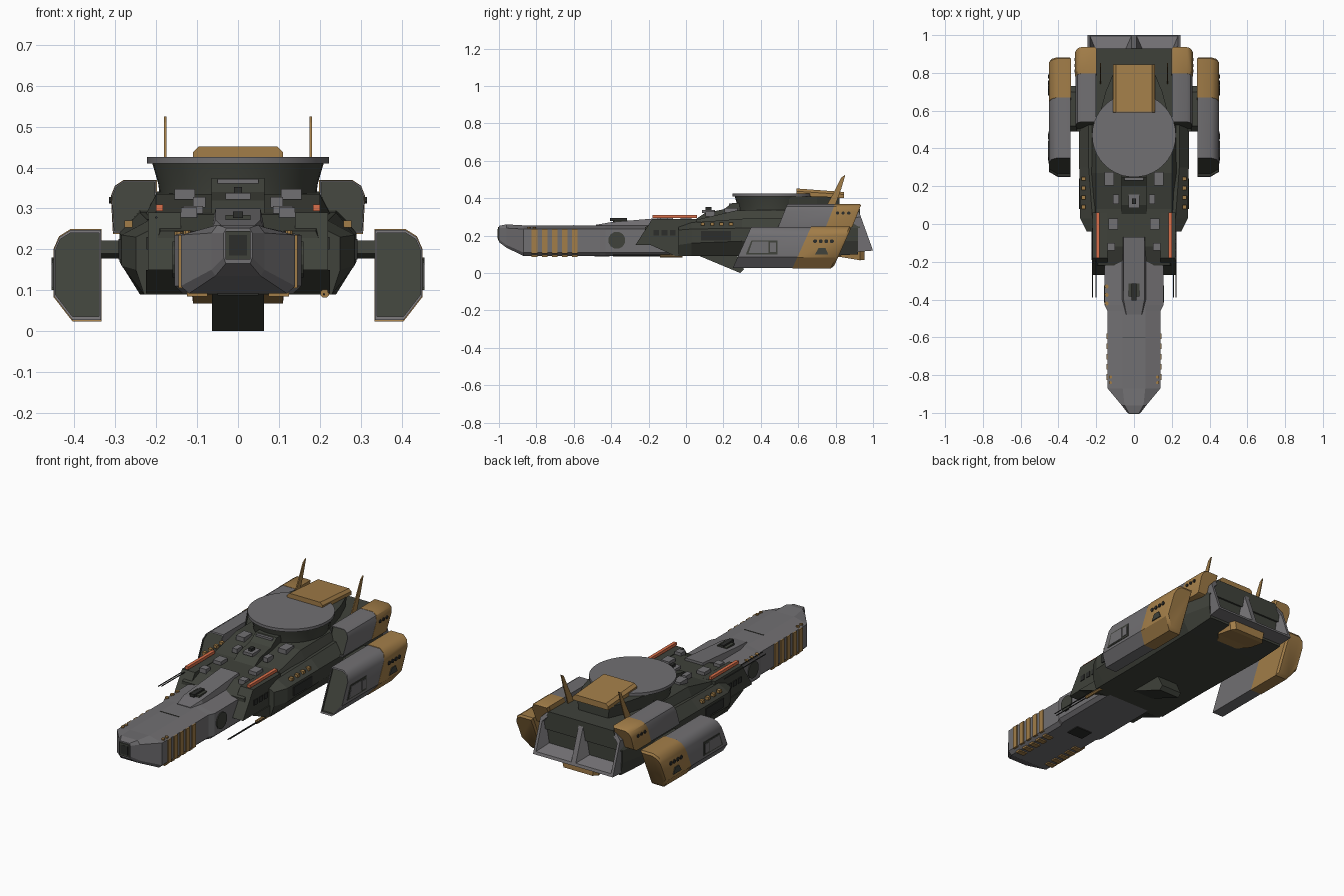
import bpy, bmesh, math
from mathutils import Vector

cube = bpy.data.objects.get("Cube")
if cube:
    bpy.data.objects.remove(cube, do_unlink=True)


def material(name, r, g, b):
    m = bpy.data.materials.new(name)
    m.use_nodes = True
    m.diffuse_color = (r, g, b, 1)
    bsdf = next(n for n in m.node_tree.nodes if n.type == 'BSDF_PRINCIPLED')
    bsdf.inputs["Base Color"].default_value = (r, g, b, 1)
    return m


GREY = material("hull grey", .165, .16, .168)
DARK = material("dark olive", .05, .054, .043)
TAN = material("ochre", .36, .205, .065)
ORANGE = material("orange", .7, .16, .07)
BLACK = material("near black", .025, .026, .024)


def loft(name, rings, mats, front=None, back=None, smooth=False):
    """Skin equal-length point rings; mats is one material or one per span."""
    spans = mats if isinstance(mats, list) else [mats] * (len(rings) - 1)
    slots = []
    bm = bmesh.new()

    def face(verts, mat):
        if mat not in slots:
            slots.append(mat)
        bm.faces.new(verts).material_index = slots.index(mat)

    vs = [[bm.verts.new(p) for p in ring] for ring in rings]
    n = len(vs[0])
    for a, b, mat in zip(vs, vs[1:], spans):
        for i in range(n):
            j = (i + 1) % n
            face((a[i], a[j], b[j], b[i]), mat)
    face(vs[0], front or spans[0])
    face(vs[-1], back or spans[-1])
    bmesh.ops.recalc_face_normals(bm, faces=bm.faces)
    mesh = bpy.data.meshes.new(name)
    bm.to_mesh(mesh)
    bm.free()
    for m in slots:
        mesh.materials.append(m)
    ob = bpy.data.objects.new(name, mesh)
    bpy.context.collection.objects.link(ob)
    if smooth:
        bpy.ops.object.select_all(action='DESELECT')
        ob.select_set(True)
        bpy.context.view_layer.objects.active = ob
        bpy.ops.object.shade_smooth_by_angle(angle=math.radians(35))
    return ob


def section(y, pts, lean=0, z0=0):
    return [(x, y + lean * (z - z0), z) for x, z in pts]


def hull(name, stations, mats, **kw):
    """Loft along y from half profiles mirrored over x = 0."""
    return loft(name, [section(y, half + [(-x, z) for x, z in reversed(half)])
                       for y, half in stations], mats, **kw)


def prism(name, x0, x1, side, mat):
    return loft(name, [[(x, y, z) for y, z in side] for x in (x0, x1)], mat)


def box(name, x, y, z, sx, sy, sz, mat):
    side = [(y + a * sy / 2, z + b * sz / 2) for a, b in ((-1, -1), (1, -1), (1, 1), (-1, 1))]
    return prism(name, x - sx / 2, x + sx / 2, side, mat)


def cyl(name, start, end, r, mat, sides=8):
    a, b = Vector(start), Vector(end)
    q = (b - a).to_track_quat('Z', 'Y')
    turn = [2 * math.pi * (i + .5) / sides for i in range(sides)]
    circle = [q @ Vector((r * math.cos(t), r * math.sin(t), 0)) for t in turn]
    return loft(name, [[p + c for c in circle] for p in (a, b)], mat)


def scaled(pts, f):
    cx = sum(p[0] for p in pts) / len(pts)
    cz = sum(p[1] for p in pts) / len(pts)
    return [(cx + (x - cx) * f, cz + (z - cz) * f) for x, z in pts]


# Long nose with raised spine
full = [(.12, .092), (.14, .11), (.14, .235), (.06, .255)]
wide = [(.135, .092), (.155, .11), (.155, .235), (.06, .255)]
hull("nose", [(-1, [(.03, .165), (.035, .18), (.035, .24), (.028, .252)]),
              (-.96, [(.055, .135), (.065, .15), (.065, .24), (.05, .26)]),
              (-.87, full), (-.46, full), (-.43, wide), (0, wide)], GREY)
box("nose_window_frame", 0, -.998, .21, .06, .016, .07, DARK)
box("nose_window", 0, -1.0, .21, .044, .014, .05, BLACK)
box("nose_top_seam", 0, -.6, .254, .12, .004, .006, DARK)
hull("nose_spine", [(-.48, [(.045, .25), (.04, .258)]), (-.4, [(.065, .25), (.055, .272)]),
                    (-.07, [(.065, .25), (.055, .3)])], GREY)
box("spine_hatch", 0, -.35, .277, .06, .07, .014, DARK)
box("spine_sensor", 0, -.36, .285, .025, .09, .016, BLACK)
box("belly_window", 0, -.45, .091, .1, .08, .008, BLACK)

# Belly scoop
prism("belly_scoop", -.064, .064, [(.05, .1), (.29, 0), (.31, .02), (.27, .1)], DARK)

# Main hull and raised deck
hull("main_hull", [(-.04, [(.23, .09), (.25, .15), (.25, .23), (.21, .25)]),
                   (.03, [(.23, .09), (.285, .16), (.285, .235), (.22, .27)]),
                   (.3, [(.23, .09), (.29, .17), (.29, .24), (.24, .29)]),
                   (.74, [(.24, .09), (.29, .17), (.29, .24), (.24, .3)]),
                   (.92, [(.24, .1), (.25, .17), (.25, .24), (.2, .34)])], DARK)
hull("upper_deck", [(-.22, [(.2, .22), (.19, .245)]), (-.12, [(.21, .22), (.2, .285)]),
                    (.08, [(.22, .23), (.2, .29)]), (.27, [(.25, .24), (.2, .335)]),
                    (.93, [(.25, .24), (.2, .342)])], DARK)
prism("bridge_step", -.065, .065, [(.04, .28), (.1, .32), (.2, .34), (.25, .375),
                                   (.32, .375), (.32, .28)], DARK)
box("bridge_panel", 0, .12, .33, .06, .07, .016, GREY)
box("bridge_visor", 0, .245, .365, .1, .03, .014, GREY)
box("bridge_mast", 0, .12, .343, .02, .03, .02, BLACK)

# Turret with cap and ochre rear cover
def disc(r, z, sides=40):
    return [(r * math.cos(2 * math.pi * i / sides), .47 + r * math.sin(2 * math.pi * i / sides), z)
            for i in range(sides)]


loft("turret", [disc(.19, .32), disc(.195, .36), disc(.21, .412)], DARK, smooth=True)
loft("turret_cap", [disc(.222, .41), disc(.222, .426)], GREY, smooth=True)
hull("turret_bustle", [(.55, [(.18, .33), (.19, .41)]), (.7, [(.14, .33), (.15, .41)]),
                       (.82, [(.09, .33), (.1, .405)])], DARK)
hull("rear_cover", [(.59, [(.11, .415), (.11, .437), (.095, .452)]),
                    (.845, [(.11, .4), (.11, .42), (.095, .433)])], TAN)

# Engine block with two open nozzles and ochre keel plate
for s, label in ((1, "left"), (-1, "right")):
    lean, rings = -.36, []
    for y, x0, x1, z0, z1 in ((.88, .0, .24, .11, .32), (1.0, .0, .247, .12, .335),
                              (1.0, .014, .232, .135, .32), (.93, .05, .2, .165, .285)):
        c = .035 if x1 > .21 else .02
        pts = [(s * x0, z0), (s * x1, z0), (s * x1, z1 - c), (s * (x1 - c), z1), (s * x0, z1)]
        rings.append(section(y, pts, lean, .12))
    loft(label + "_engine_nozzle", rings, GREY)
hull("keel_plate", [(.76, [(.06, .092), (.07, .1)]), (.83, [(.11, .085), (.115, .11)]),
                    (.93, [(.11, .068), (.115, .12)]), (.955, [(.09, .07), (.1, .12)])], TAN)

outer = [(.335, .027), (.405, .027), (.45, .085), (.45, .2), (.437, .23), (.41, .247), (.335, .247)]
inner = [(.2, .24), (.305, .24), (.31, .33), (.3, .355), (.28, .368), (.2, .368)]


def pod(name, s, pts, lean, ys):
    """Slanted pod: dark mouth, grey body, slightly larger ochre tail."""
    a, b, c = ys
    parts = [(a + .012, .93), (a, .93), (a, 1), (b, 1), (b, 1.025), (c, 1.025), (c + .012, .9)]
    z0 = min(p[1] for p in pts)
    rings = [section(y, [(s * x, z) for x, z in scaled(pts, f)], lean, z0) for y, f in parts]
    loft(name, rings, [DARK, GREY, GREY, TAN, TAN, TAN], front=DARK, smooth=True)


for s, label in ((1, "left_"), (-1, "right_")):
    # Forward arms, rails and struts
    prism(label + "forward_arm", s * .14, s * .22,
          [(-.27, .15), (-.18, .29), (.06, .29), (.06, .1), (-.03, .1), (-.03, .15)], DARK)
    prism(label + "arm_foot", s * .13, s * .225,
          [(-.19, .15), (0, .15), (0, .092), (-.06, .092)], DARK)
    box(label + "rail", s * .192, -.06, .302, .018, .24, .016, ORANGE)
    prism(label + "strut", s * .25, s * .345, [(.49, .19), (.52, .222), (.7, .222), (.73, .19),
                                            (.7, .178), (.52, .178)], DARK)
    # Pods
    pod(label + "outer_pod", s, outer, .45, (.25, .57, .775))
    pod(label + "inner_pod", s, inner, .4, (.49, .745, .875))
    for i in range(4):
        y = .69 + i * .03
        cyl(label + "outer_port", (s * .44, y, .17), (s * .456, y, .17), .011, BLACK)
    for i in range(3):
        y = .81 + i * .03
        cyl(label + "inner_port", (s * .3, y, .32), (s * .316, y, .32), .009, BLACK)
    prism(label + "pod_hatch", s * .44, s * .456, [(.69, .1), (.76, .1), (.745, .135), (.71, .135)], DARK)
    prism(label + "pod_door_frame", s * .44, s * .453,
          [(.32, .1), (.49, .1), (.49, .175), (.35, .175)], DARK)
    prism(label + "pod_door", s * .44, s * .455,
          [(.335, .107), (.44, .107), (.44, .168), (.355, .168)], GREY)
    box(label + "pod_door_slot", s * .449, .465, .137, .014, .03, .05, GREY)
    # Tail fins
    prism(label + "tail_fin", s * .175, s * .181,
          [(.74, .34), (.79, .34), (.83, .45), (.852, .525), (.83, .51), (.79, .43)], TAN)
    # Ribs around the nose
    for i in range(5):
        y = -.81 + i * .054
        box(label + "nose_rib", s * .14, y, .17, .012, .03, .13, TAN)
        box(label + "keel_rib", s * .1, y, .09, .05, .03, .01, TAN)
    cyl(label + "nose_port", (s * .14, -.37, .175), (s * .16, -.37, .175), .046, DARK, 12)
    for y in (-.84, -.81):
        cyl(label + "nose_stud", (s * .125, y, .236), (s * .125, y, .246), .009, TAN)
    # Deck boxes, side lamps and side panels
    for x, y, z, w, d in ((.13, .24, .335, .05, .07), (.095, .13, .315, .03, .05),
                          (.11, .0, .294, .05, .06), (.12, -.12, .29, .04, .04)):
        box(label + "deck_box", s * x, y, z, w, d, .025, GREY)
    for i in range(4):
        box(label + "side_lamp", s * .268, .09 + i * .05, .262, .02, .02, .016, TAN)
        box(label + "side_vent", s * .22, -.16 + i * .045, .215, .008, .03, .03, BLACK)
    box(label + "side_panel", s * .286, .16, .2, .012, .16, .05, BLACK)

# Slender barrels, set high on one side and low on the other
for x, z in ((-.2, .278), (-.22, .272), (.21, .09), (.222, .096)):
    cyl("thin_barrel", (x, -.39, z), (x, -.02, z), .003, BLACK, 6)
cyl("barrel_mount", (.212, -.14, .092), (.212, -.02, .092), .011, TAN)
for y in (-.42, -.375, -.33):
    cyl("flank_stud", (-.145, y, .232), (-.145, y, .244), .011, TAN)
